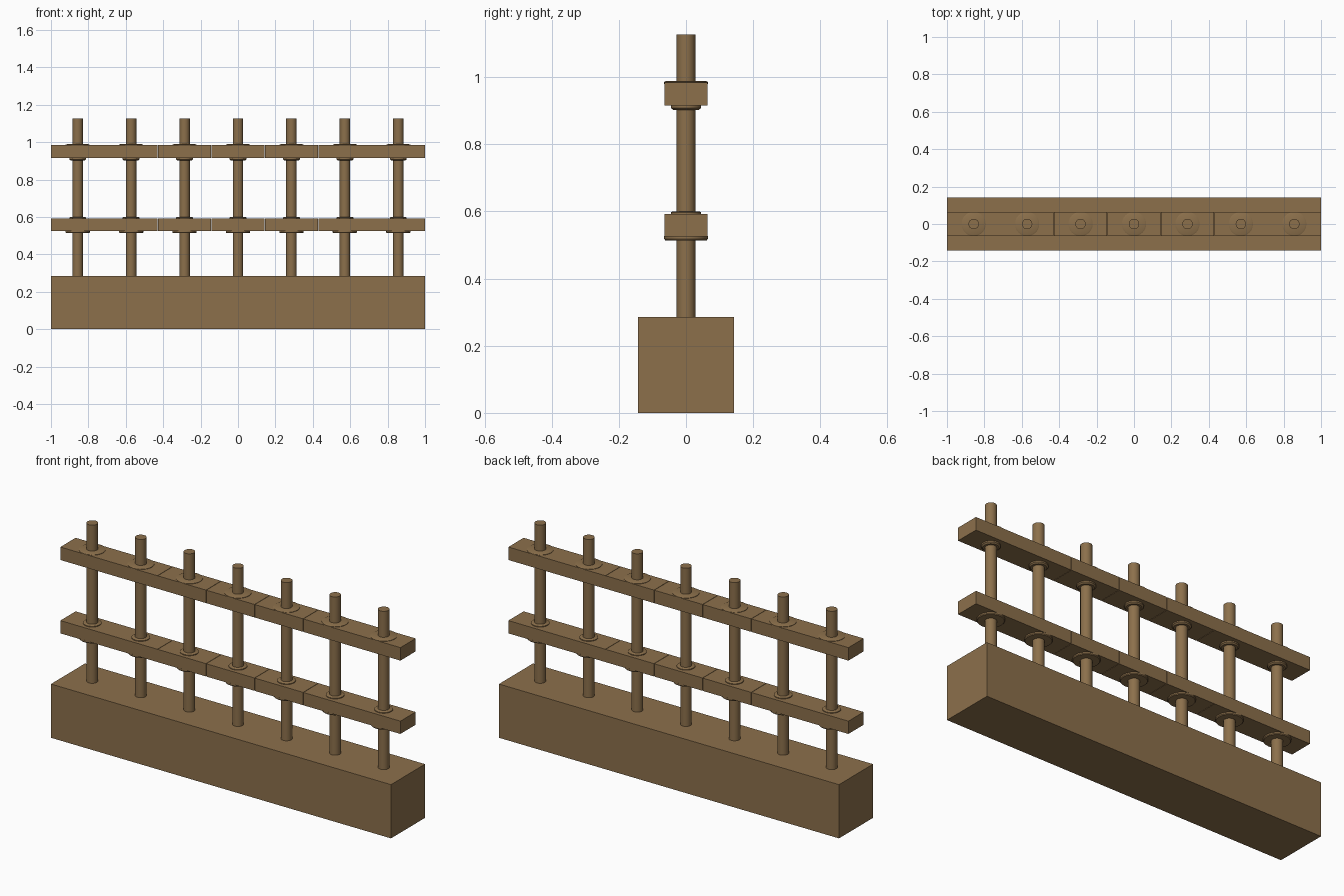
import bpy, bmesh, math

if "Cube" in bpy.data.objects:
    bpy.data.objects.remove(bpy.data.objects["Cube"])

brown = bpy.data.materials.new("weathered brown")
brown.diffuse_color = (0.262, 0.162, 0.071, 1)
brown.use_nodes = True
brown.node_tree.nodes["Principled BSDF"].inputs["Base Color"].default_value = brown.diffuse_color

UNIT = 2 / 7
POSTS = [(i - 3) * UNIT for i in range(7)]


def finish(bm, name, smooth=False):
    bmesh.ops.recalc_face_normals(bm, faces=bm.faces)
    me = bpy.data.meshes.new(name)
    bm.to_mesh(me)
    bm.free()
    ob = bpy.data.objects.new(name, me)
    bpy.context.collection.objects.link(ob)
    me.materials.append(brown)
    if smooth:
        bpy.ops.object.select_all(action='DESELECT')
        ob.select_set(True)
        bpy.context.view_layer.objects.active = ob
        bpy.ops.object.shade_smooth_by_angle(angle=math.radians(35))
    return ob


def box(name, x0, x1, y, z0, z1):
    bm = bmesh.new()
    bmesh.ops.create_cube(bm, size=1)
    for v in bm.verts:
        v.co = (x1 if v.co.x > 0 else x0, y if v.co.y > 0 else -y,
                z1 if v.co.z > 0 else z0)
    return finish(bm, name)


def turned(name, x, profile, n=16):
    """Capped solid of revolution from (radius, z) points."""
    bm = bmesh.new()
    rings = [[bm.verts.new((x + r * math.cos(2 * math.pi * k / n),
                            r * math.sin(2 * math.pi * k / n), z))
              for k in range(n)] for r, z in profile]
    for a, b in zip(rings, rings[1:]):
        for k in range(n):
            j = (k + 1) % n
            bm.faces.new((a[k], a[j], b[j], b[k]))
    bm.faces.new(rings[0])
    bm.faces.new(rings[-1])
    return finish(bm, name, True)


# solid base block
box("base_block", -1, 1, UNIT / 2, 0, UNIT)

# two rails, split by hairline joints
cuts = [-1, -1.5 * UNIT, -0.5 * UNIT, 0.5 * UNIT, 1.5 * UNIT, 1]
for label, z0, z1 in (("lower_rail", 0.525, 0.593), ("upper_rail", 0.915, 0.984)):
    for a, b in zip(cuts, cuts[1:]):
        box(label, a + (0.001 if a > -1 else 0), b - (0.001 if b < 1 else 0),
            0.064, z0, z1)

for x in POSTS:
    # upright bar
    turned("post", x, [(0.028, UNIT - 0.01), (0.028, 1.127)])
    # wide collars on the outer rail sides, narrow ones on the inner sides
    turned("upper_wide_collar", x, [(0.065, 0.980), (0.065, 0.986), (0.058, 0.989)], 24)
    turned("upper_narrow_collar", x, [(0.038, 0.902), (0.045, 0.908), (0.045, 0.917)], 24)
    turned("lower_narrow_collar", x, [(0.045, 0.590), (0.045, 0.597), (0.040, 0.600)], 24)
    turned("lower_wide_collar", x, [(0.062, 0.514), (0.065, 0.518), (0.065, 0.527)], 24)
